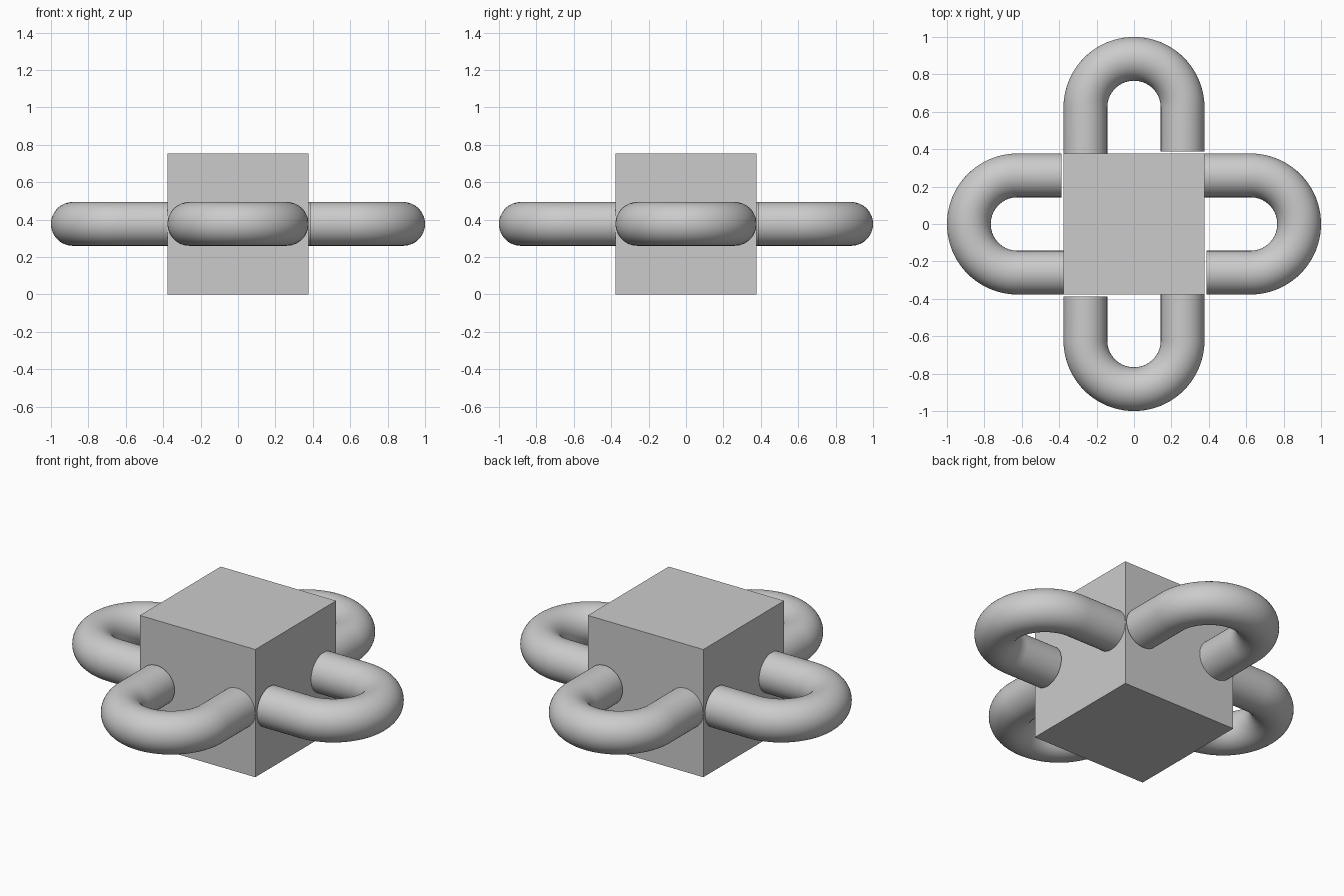
import bpy, bmesh
from math import pi
from mathutils import Vector, Matrix

cube = bpy.data.objects.get("Cube")
if cube:
    bpy.data.objects.remove(cube, do_unlink=True)

HALF = 0.377      # half the block's side
TUBE = 0.117      # tube radius
BEND = 0.26       # centreline radius of each bend
REACH = 0.623     # distance from the middle to the bend's centre
GAP = 0.01        # small clearance at one end of each loop

grey = bpy.data.materials.new("plain grey")
grey.use_nodes = True
colour = (0.6, 0.6, 0.6, 1)
grey.diffuse_color = colour
grey.node_tree.nodes["Principled BSDF"].inputs["Base Color"].default_value = colour


def finish(name, bm):
    bmesh.ops.recalc_face_normals(bm, faces=bm.faces)
    mesh = bpy.data.meshes.new(name)
    bm.to_mesh(mesh)
    bm.free()
    mesh.materials.append(grey)
    obj = bpy.data.objects.new(name, mesh)
    bpy.context.collection.objects.link(obj)
    return obj


def loop(name, angle):
    # U-shaped tube: straight leg, half-turn bend, straight leg, capped ends
    bm = bmesh.new()
    place = Matrix.Translation((-BEND, -HALF - GAP, HALF)) @ Matrix.Rotation(pi / 2, 4, "X")
    ring = bmesh.ops.create_circle(bm, cap_ends=True, radius=TUBE, segments=48, matrix=place)
    edges = list({e for v in ring["verts"] for e in v.link_edges})
    leg = bmesh.ops.extrude_edge_only(bm, edges=edges)["geom"]
    verts = [g for g in leg if isinstance(g, bmesh.types.BMVert)]
    bmesh.ops.translate(bm, verts=verts, vec=(0, HALF + GAP - REACH, 0))
    edges = [e for e in leg if isinstance(e, bmesh.types.BMEdge)
             and all(v in verts for v in e.verts)]
    bend = bmesh.ops.spin(bm, geom=verts + edges, cent=(0, -REACH, HALF), axis=(0, 0, 1),
                          angle=pi, steps=40)["geom_last"]
    edges = [g for g in bend if isinstance(g, bmesh.types.BMEdge)]
    leg = bmesh.ops.extrude_edge_only(bm, edges=edges)["geom"]
    verts = [g for g in leg if isinstance(g, bmesh.types.BMVert)]
    bmesh.ops.translate(bm, verts=verts, vec=(0, REACH - HALF, 0))
    bmesh.ops.holes_fill(bm, edges=[e for e in bm.edges if e.is_boundary], sides=0)
    bmesh.ops.rotate(bm, verts=bm.verts, matrix=Matrix.Rotation(angle, 3, "Z"))
    obj = finish(name, bm)
    bpy.ops.object.select_all(action="DESELECT")
    obj.select_set(True)
    bpy.context.view_layer.objects.active = obj
    bpy.ops.object.shade_smooth_by_angle()


# Central block
bm = bmesh.new()
bmesh.ops.create_cube(bm, size=2 * HALF, matrix=Matrix.Translation(Vector((0, 0, HALF))))
finish("block", bm)

# One loop on each side
for i, side in enumerate(("front", "left", "back", "right")):
    loop(side + "_loop", i * pi / 2)
